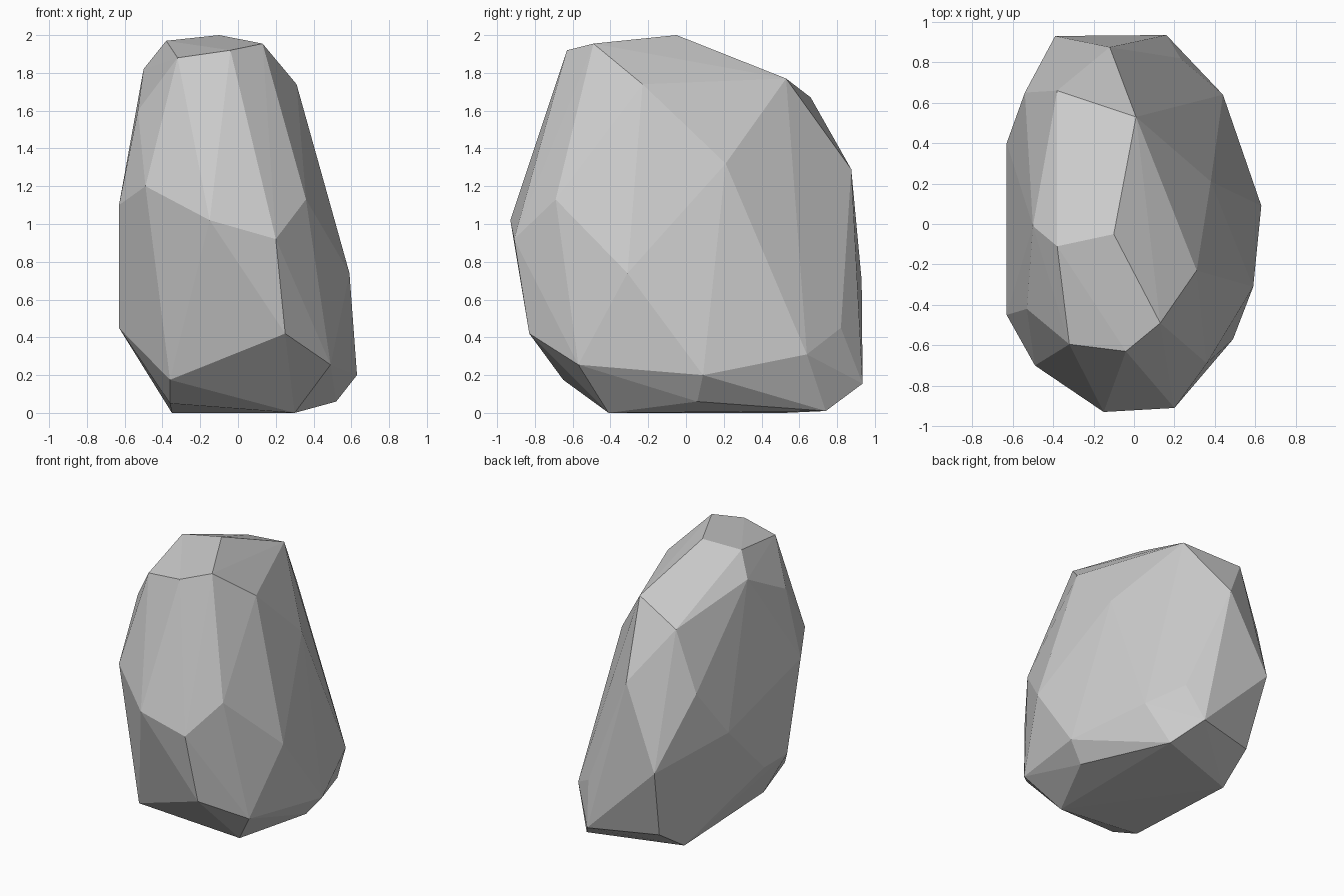
import bpy
import bmesh
import math
from mathutils import Vector

# Remove the default cube only
default_cube = bpy.data.objects.get("Cube")
if default_cube:
    bpy.data.objects.remove(default_cube, do_unlink=True)


def make_material(name, colour):
    """One plain flat colour for viewport and render."""
    material = bpy.data.materials.new(name)
    material.use_nodes = True
    material.diffuse_color = colour
    shader = material.node_tree.nodes["Principled BSDF"]
    shader.inputs["Base Color"].default_value = colour
    shader.inputs["Roughness"].default_value = .9
    return material


# Chiselled corners of the boulder, grouped in bands from crown to foot
crown = [
    (-.1, -.05, 2), (-.38, -.11, 1.97), (.13, -.49, 1.955),
    (-.04, -.63, 1.92), (-.32, -.595, 1.88),
]
shoulder = [
    (-.5, -.01, 1.82), (.01, .53, 1.77), (.31, -.23, 1.74),
    (-.38, .66, 1.67), (-.53, -.42, 1.6), (.38, .21, 1.32),
    (-.12, .875, 1.29), (-.54, .65, 1.23),
]
belly = [
    (-.49, -.7, 1.2), (.36, -.69, 1.13), (-.63, -.45, 1.1),
    (-.15, -.93, 1.02), (.2, -.91, .92), (-.63, .4, .87),
    (.59, -.31, .74), (-.39, .93, .7),
]
skirt = [
    (-.63, -.29, .45), (-.63, -.02, .45), (.23, .82, .45),
    (.25, -.83, .42), (.44, .64, .31), (.49, -.57, .255),
    (.63, .09, .2),
]
foot = [
    (-.36, -.65, .175), (-.33, .785, .175), (.16, .935, .155),
    (.52, .06, .06), (-.36, -.4, .05), (.3, .74, .01),
    (.3, -.41, 0), (-.35, .52, 0),
]


def build_faceted_stone(name, bands, material):
    """Wrap the corner bands in a convex skin with broad flat facets."""
    bm = bmesh.new()
    for band in bands:
        for corner in band:
            bm.verts.new(Vector(corner))
    hull = bmesh.ops.convex_hull(bm, input=bm.verts[:])
    inside = [item for item in hull["geom_interior"]
              if isinstance(item, bmesh.types.BMVert)]
    bmesh.ops.delete(bm, geom=inside, context="VERTS")

    # Merge triangles lying in nearly the same plane
    bmesh.ops.dissolve_limit(bm, angle_limit=math.radians(1.5),
                             verts=bm.verts[:], edges=bm.edges[:])
    bmesh.ops.recalc_face_normals(bm, faces=bm.faces[:])
    for face in bm.faces:
        face.smooth = False

    mesh = bpy.data.meshes.new(name)
    bm.to_mesh(mesh)
    bm.free()
    mesh.materials.append(material)
    stone = bpy.data.objects.new(name, mesh)
    bpy.context.collection.objects.link(stone)
    return stone


# Single boulder in plain grey stone
stone_grey = make_material("stone_grey", (.6, .6, .6, 1))
build_faceted_stone("boulder", [crown, shoulder, belly, skirt, foot], stone_grey)
